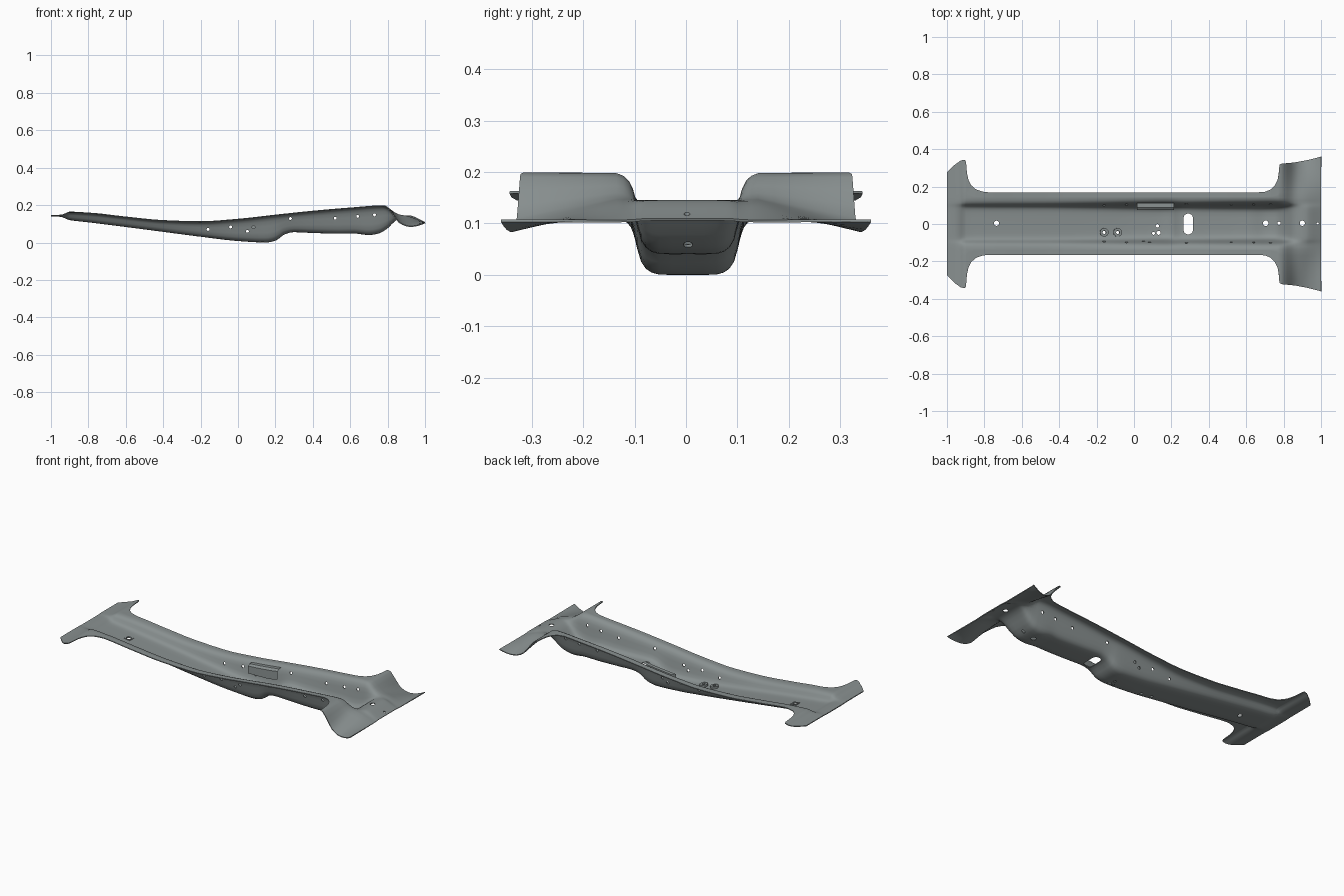
import bpy, bmesh, math
from mathutils import Matrix, Vector

if "Cube" in bpy.data.objects:
    bpy.data.objects.remove(bpy.data.objects["Cube"])

steel = bpy.data.materials.new("steel_grey")
steel.diffuse_color = (0.25, 0.28, 0.28, 1)
steel.use_nodes = True
steel.node_tree.nodes["Principled BSDF"].inputs["Base Color"].default_value = steel.diffuse_color
YC = 0.004   # channel centre line

# Lengthwise curves (x, value)
FLANGE = [(-1, .147), (-.94, .149), (-.9, .165), (-.8, .16), (-.6, .139), (-.4, .12), (-.2, .114), (0, .127),
          (.2, .149), (.4, .17), (.6, .187), (.77, .198), (.8, .19), (.83, .166), (.86, .15), (.9, .143), (1, .107)]
FLOOR = [(-1, .145), (-.95, .143), (-.9, .125), (-.8, .113), (-.6, .088), (-.4, .062), (-.2, .036), (0, .013),
         (.15, .005), (.2, .015), (.25, .05), (.3, .06), (.4, .056), (.55, .052), (.62, .053), (.7, .045),
         (.75, .053), (.8, .082), (.83, .113), (.87, .14), (.91, .146), (1, .11)]
OUTER = [(-1, .147), (-.95, .148), (-.9, .163), (-.8, .16), (-.6, .139), (-.4, .12), (-.2, .114), (0, .127),
         (.2, .149), (.4, .17), (.6, .187), (.78, .199), (.8, .19), (.83, .15), (.87, .104), (.92, .088),
         (.96, .093), (1, .108)]
WIDTH = [(-1, .275), (-.96, .315), (-.925, .34), (-.905, .343), (-.898, .33), (-.893, .27), (-.885, .235),
         (-.87, .205), (-.845, .183), (-.81, .171), (-.78, .167), (.66, .167), (.7, .17), (.73, .182),
         (.753, .205), (.768, .235), (.774, .27), (.778, .315), (.79, .322), (.86, .329), (.93, .342), (1, .36)]
# Crosswise wall profile: distance from centre, fraction of depth
WALL = [(0, 0), (.03, 0), (.055, .005), (.068, .03), (.078, .08), (.086, .17), (.093, .35), (.1, .6),
        (.106, .77), (.114, .89), (.124, .96), (.138, 1)]


def linear(tab, x):
    for (a, u), (b, v) in zip(tab, tab[1:]):
        if x <= b:
            return u + (v - u) * (x - a) / (b - a)
    return tab[-1][1]


def smooth(tab, x):
    """Cubic curve through the table, flattened at turning points."""
    d = [(q[1] - p[1]) / (q[0] - p[0]) for p, q in zip(tab, tab[1:])]
    m = [d[0]] + [2 * a * b / (a + b) if a * b > 0 else 0 for a, b in zip(d, d[1:])] + [d[-1]]
    for i in range(len(d)):
        (a, u), (b, v) = tab[i], tab[i + 1]
        if x <= b:
            h = b - a
            t = (x - a) / h
            return (u * (1 + 2 * t) * (1 - t) ** 2 + m[i] * h * t * (1 - t) ** 2
                    + v * t * t * (3 - 2 * t) + m[i + 1] * h * t * t * (t - 1))
    return tab[-1][1]


def finish(name, bm):
    me = bpy.data.meshes.new(name)
    bm.to_mesh(me)
    bm.free()
    me.materials.append(steel)
    ob = bpy.data.objects.new(name, me)
    bpy.context.collection.objects.link(ob)
    return ob


# Pressed sheet: channel, side flanges and flared ends
xs = sorted({round(-1 + i * .02, 4) for i in range(101)} | {x for x, _ in WIDTH})
bm = bmesh.new()
rows = []
for x in xs:
    zf, zb, zo, w = smooth(FLANGE, x), smooth(FLOOR, x), smooth(OUTER, x), linear(WIDTH, x)
    half = [(y, zb + (zf - zb) * p) for y, p in WALL]
    half += [(.138 + (w - .138) * i / 6, zf + (zo - zf) * i / 6) for i in range(1, 7)]
    prof = [(-y, z) for y, z in half[:0:-1]] + half
    rows.append([bm.verts.new((x, y + YC * max(0, 1 - abs(y) / .36), z)) for y, z in prof])
for a, b in zip(rows, rows[1:]):
    for j in range(len(a) - 1):
        bm.faces.new((a[j], b[j], b[j + 1], a[j + 1]))
panel = finish("pressed_panel", bm)
sol = panel.modifiers.new("thickness", 'SOLIDIFY')
sol.thickness = .005
sol.offset = -1

# Hole cutters: vertical through the floor, sideways through the walls
cut = bmesh.new()


def prism(loc, axis, r, length, stretch=0, n=16):
    rot = Vector((0, 0, 1)).rotation_difference(Vector(axis)).to_matrix().to_4x4()
    mat = Matrix.Translation(loc) @ rot
    rings = []
    for h in (-length / 2, length / 2):
        ring = []
        for i in range(n):
            t = 2 * math.pi * (i + .5) / n
            s = math.sin(t)
            ring.append(cut.verts.new(mat @ Vector((r * math.cos(t), r * s + math.copysign(stretch, s), h))))
        rings.append(ring)
    lo, hi = rings
    cut.faces.new(lo[::-1])
    cut.faces.new(hi)
    for i in range(n):
        k = (i + 1) % n
        cut.faces.new((lo[i], lo[k], hi[k], hi[i]))


for x, y, r in [(-.735, .004, .014), (-.16, -.045, .009), (-.088, -.045, .009), (.125, -.01, .009),
                (.132, -.047, .011), (.104, -.05, .008), (.704, .004, .015), (.775, .004, .009),
                (.9, .004, .014), (.982, .002, .006)]:
    prism((x, y, smooth(FLOOR, x)), (0, 0, 1), r, .07)
prism((.29, 0, .06), (0, 0, 1), .026, .08, .03)
for x, z in [(-.16, .07), (-.04, .083), (.05, .06), (.083, .082), (.28, .128), (.52, .13), (.64, .14), (.73, .148)]:
    for s in (-1, 1):
        prism((x, s * .1 + YC, z), (0, 1, 0), .008, .06, 0, 12)
cutter = finish("hole_cutter", cut)
cutter.hide_render = True
bo = panel.modifiers.new("holes", 'BOOLEAN')
bo.operation = 'DIFFERENCE'
bo.solver = 'EXACT'
bo.object = cutter
bpy.context.view_layer.update()
dg = bpy.context.evaluated_depsgraph_get()
solid = bpy.data.meshes.new_from_object(panel.evaluated_get(dg))
panel.modifiers.clear()
panel.data = solid
bpy.data.objects.remove(cutter)


# Raised collars and washer around fixing holes
def collar(name, x, y, inner, outer, height, square=False, n=24):
    slope = (smooth(FLOOR, x + .01) - smooth(FLOOR, x - .01)) / .02
    mat = Matrix.Translation((x, y, smooth(FLOOR, x))) @ Matrix.Rotation(-math.atan(slope), 4, 'Y')
    b = bmesh.new()
    rings = []
    for rad, h in ((inner, -.001), (inner, height), (outer, height), (outer, -.001)):
        ring = []
        for i in range(n):
            t = 2 * math.pi * i / n
            c, s = math.cos(t), math.sin(t)
            k = rad / max(abs(c), abs(s)) if square and rad == outer else rad
            ring.append(b.verts.new(mat @ Vector((k * c, k * s, h))))
        rings.append(ring)
    for q in range(4):
        p, o = rings[q], rings[(q + 1) % 4]
        for i in range(n):
            k = (i + 1) % n
            b.faces.new((p[i], p[k], o[k], o[i]))
    bmesh.ops.recalc_face_normals(b, faces=b.faces)
    return finish(name, b)


parts = [panel,
         collar("square_washer", -.735, .004, .014, .02, .003, True),
         collar("weld_nut_left", -.16, -.045, .009, .023, .012),
         collar("weld_nut_right", -.088, -.045, .009, .023, .012)]

# Reinforcing strip on the rear wall lip
bm = bmesh.new()
strip = []
for i in range(12):
    x = .015 + i * .018
    f, g = smooth(FLANGE, x), smooth(FLOOR, x)
    strip.append([bm.verts.new((x, y + YC, g + (f - g) * p + .003)) for y, p in
                  ((.07, .45), (.072, .82), (.085, .9), (.108, .9))])
for a, b in zip(strip, strip[1:]):
    for j in range(3):
        bm.faces.new((a[j], b[j], b[j + 1], a[j + 1]))
parts.append(finish("wall_reinforcement", bm))

for ob in parts:
    bpy.ops.object.select_all(action='DESELECT')
    ob.select_set(True)
    bpy.context.view_layer.objects.active = ob
    bpy.ops.object.shade_smooth_by_angle(angle=math.radians(35))
